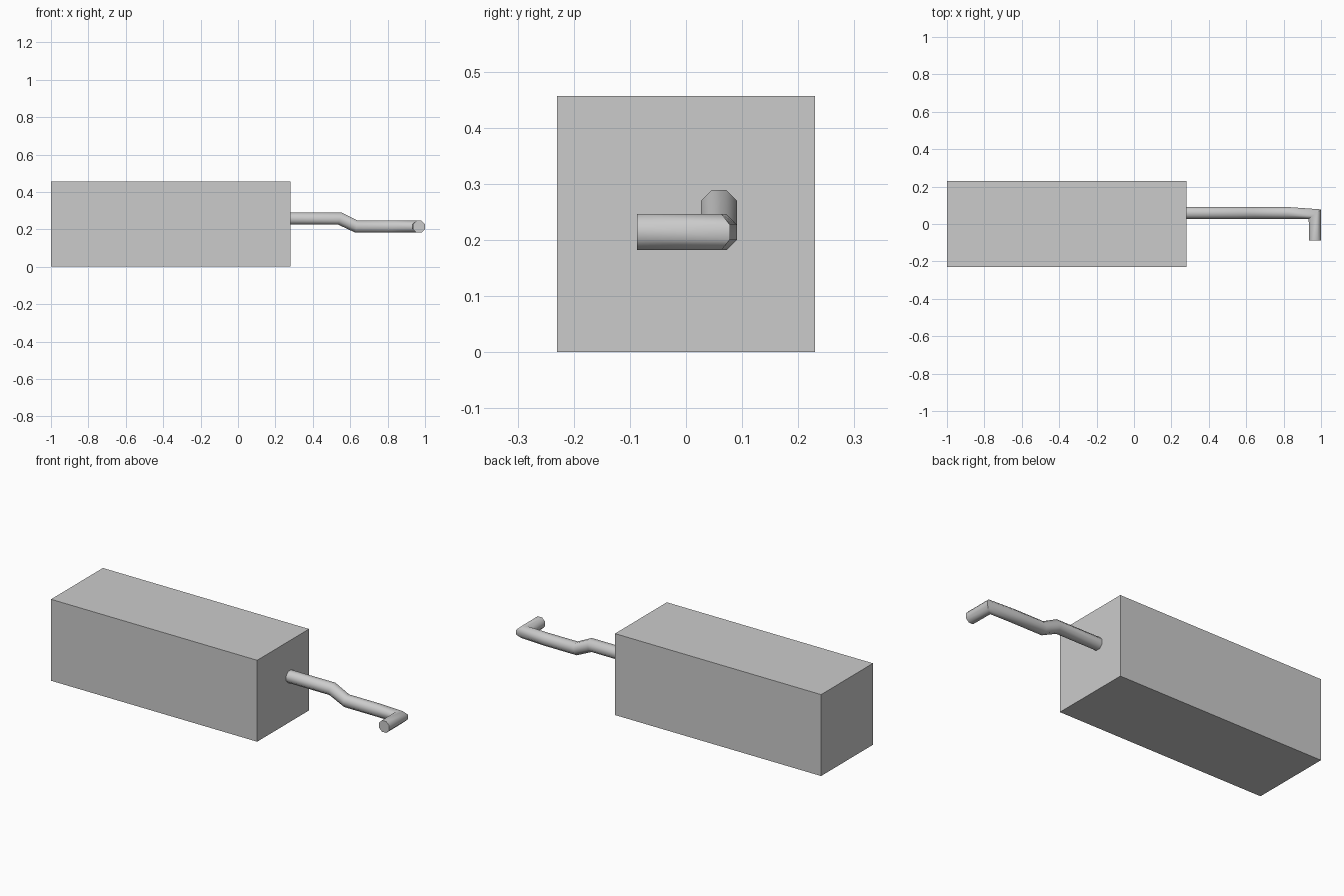
import bpy, bmesh, math
from mathutils import Vector

if "Cube" in bpy.data.objects:
    bpy.data.objects.remove(bpy.data.objects["Cube"])

# Main box body
bpy.ops.mesh.primitive_cube_add(size=1, location=(-0.36, 0, 0.2285))
body = bpy.context.object
body.name = "box_body"
body.scale = (1.28, 0.46, 0.457)
bpy.ops.object.transform_apply(location=False, rotation=False, scale=True)

# Crank rod: octagonal sections as (centre, sideways half-axis, upright half-axis)
sections = [
    ((0.28, 0.059, 0.257), (0, 0.032, 0), (0, 0, 0.032)),
    ((0.545, 0.059, 0.257), (0, 0.032, 0), (0.009, 0, 0.032)),
    ((0.634, 0.059, 0.214), (0, 0.032, 0), (0.006, 0, 0.032)),
    ((0.82, 0.059, 0.214), (0, 0.032, 0), (0, 0, 0.032)),
    ((0.967, 0.053, 0.214), (0.033, 0.025, 0), (0, 0, 0.032)),
    ((0.968, -0.087, 0.214), (0.032, 0, 0), (0, 0, 0.032)),
]
SIDES = 8
bm = bmesh.new()
rings = []
for c, u, v in sections:
    ring = []
    for i in range(SIDES):
        a = math.radians(22.5 + 45 * i)
        k = 1 / math.cos(math.radians(22.5))
        p = Vector(c) + Vector(u) * math.cos(a) * k + Vector(v) * math.sin(a) * k
        ring.append(bm.verts.new(p))
    rings.append(ring)
for r0, r1 in zip(rings, rings[1:]):
    for i in range(SIDES):
        j = (i + 1) % SIDES
        bm.faces.new((r0[i], r0[j], r1[j], r1[i]))
bm.faces.new(rings[0])
bm.faces.new(rings[-1])
bmesh.ops.recalc_face_normals(bm, faces=bm.faces)
mesh = bpy.data.meshes.new("crank_rod")
bm.to_mesh(mesh)
bm.free()
rod = bpy.data.objects.new("crank_rod", mesh)
bpy.context.collection.objects.link(rod)

# Smooth the rod, keeping its bends and ends crisp
bpy.ops.object.select_all(action='DESELECT')
rod.select_set(True)
bpy.context.view_layer.objects.active = rod
bpy.ops.object.shade_smooth_by_angle(angle=math.radians(50))
